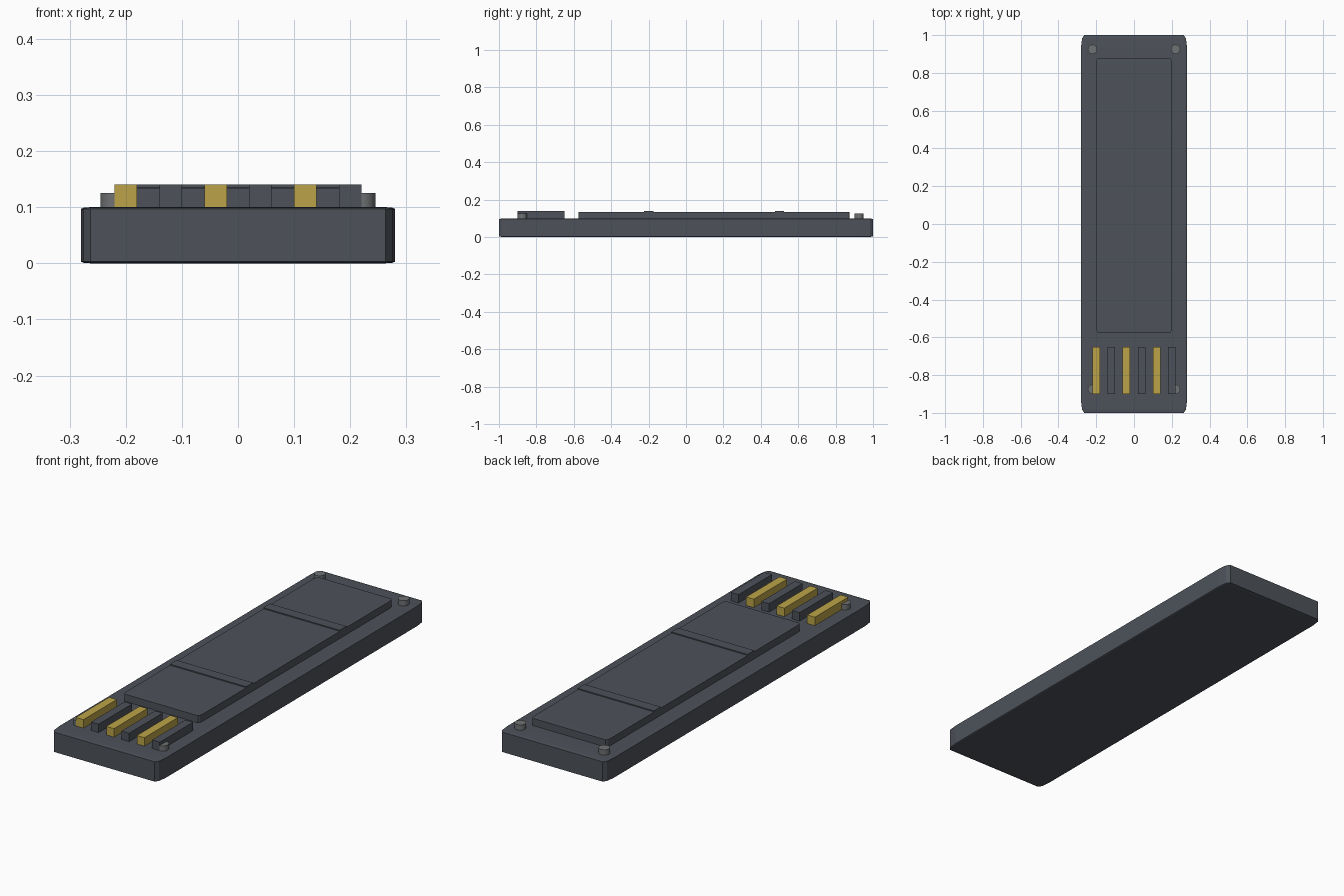
import bpy, bmesh
from mathutils import Matrix, Vector

if "Cube" in bpy.data.objects:
    bpy.data.objects.remove(bpy.data.objects["Cube"])


def material(name, rgb):
    m = bpy.data.materials.new(name)
    m.diffuse_color = (*rgb, 1)
    m.use_nodes = True
    m.node_tree.nodes["Principled BSDF"].inputs["Base Color"].default_value = m.diffuse_color
    return m


DARK = material("dark_slate", (0.075, 0.085, 0.102))
GOLD = material("contact_gold", (0.50, 0.37, 0.065))
GREY = material("peg_grey", (0.16, 0.165, 0.17))


def finish(name, bm, mat):
    me = bpy.data.meshes.new(name)
    bm.to_mesh(me)
    bm.free()
    me.materials.append(mat)
    ob = bpy.data.objects.new(name, me)
    bpy.context.collection.objects.link(ob)
    return ob


def block(name, lo, hi, mat, bevel=0.0):
    """Box between two corners; the bevel is a fraction of each side."""
    lo, hi = Vector(lo), Vector(hi)
    bm = bmesh.new()
    bmesh.ops.create_cube(bm, size=1)
    if bevel:
        bmesh.ops.bevel(bm, geom=bm.edges[:], offset=bevel, segments=2,
                        profile=0.5, affect='EDGES')
    bm.transform(Matrix.Translation((lo + hi) / 2) @ Matrix.Diagonal((*(hi - lo), 1)))
    return finish(name, bm, mat)


def peg(name, x, y):
    bm = bmesh.new()
    bmesh.ops.create_cone(bm, cap_ends=True, segments=16, radius1=0.025,
                          radius2=0.025, depth=0.03,
                          matrix=Matrix.Translation((x, y, 0.11)))
    ob = finish(name, bm, GREY)
    bpy.ops.object.select_all(action='DESELECT')
    bpy.context.view_layer.objects.active = ob
    ob.select_set(True)
    bpy.ops.object.shade_smooth_by_angle()


# Main slab
block("base_slab", (-0.28, -1, 0), (0.28, 1, 0.1), DARK, 0.03)

# Raised panel with two low ridges across it
block("top_panel", (-0.2, -0.575, 0.095), (0.2, 0.875, 0.135), DARK, 0.02)
for i, y in enumerate((-0.2, 0.5)):
    block(f"panel_ridge_{i}", (-0.2, y - 0.025, 0.13), (0.2, y + 0.025, 0.14), DARK)

# Row of contact bars, gold and dark in turn
for i in range(6):
    x = -0.2 + 0.08 * i
    block(f"contact_bar_{i}", (x - 0.02, -0.9, 0.095), (x + 0.02, -0.65, 0.14),
          DARK if i % 2 else GOLD)

# Corner pegs
for x in (-0.22, 0.22):
    for y in (-0.875, 0.925):
        side = "left" if x < 0 else "right"
        end = "front" if y < 0 else "back"
        peg(f"peg_{end}_{side}", x, y)
